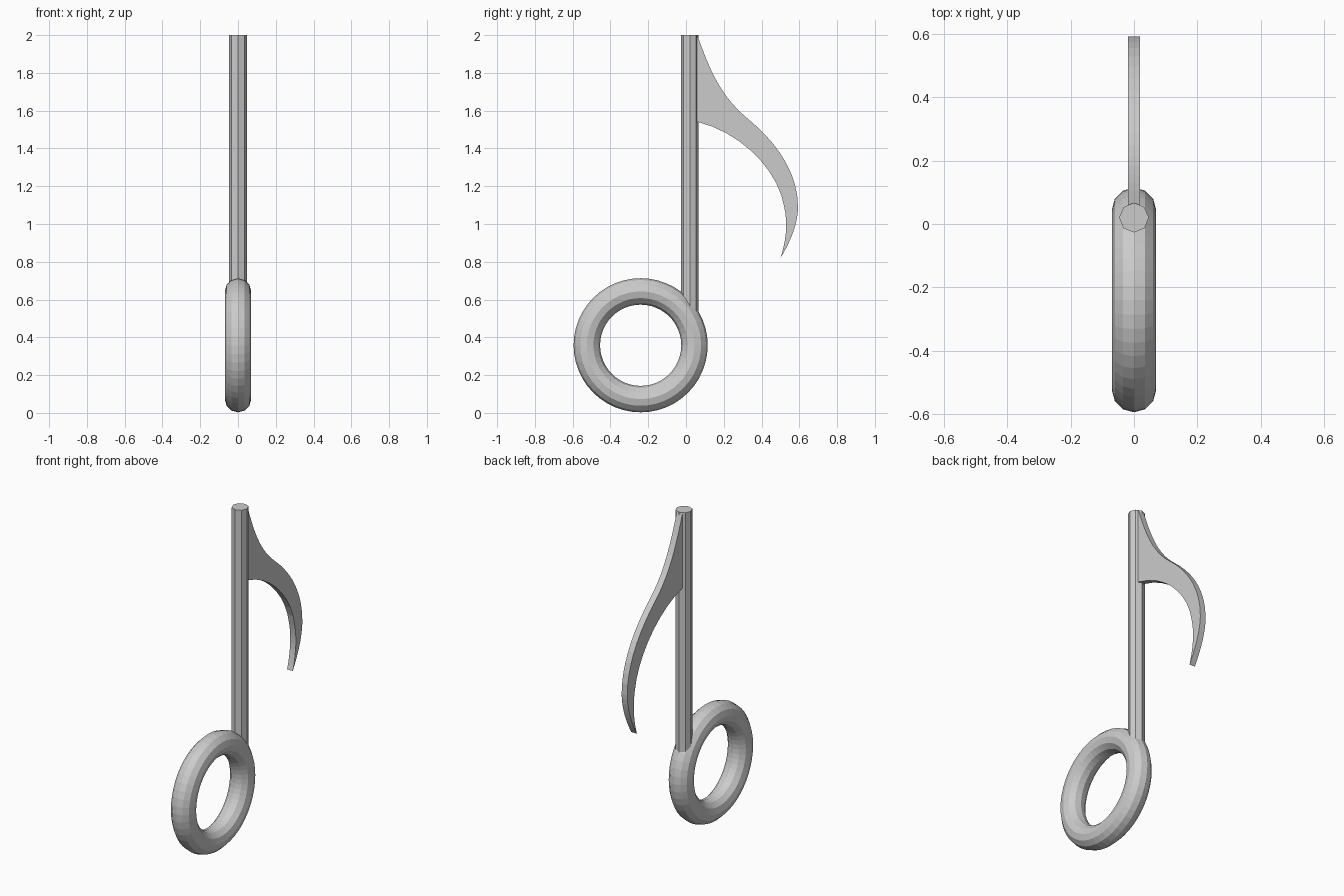
import bpy, bmesh, math
from mathutils import Vector
from mathutils.geometry import interpolate_bezier

if "Cube" in bpy.data.objects:
    bpy.data.objects.remove(bpy.data.objects["Cube"])

# Note head: ring standing in the YZ plane
bpy.ops.mesh.primitive_torus_add(
    major_radius=0.285, minor_radius=0.07, major_segments=48, minor_segments=12,
    location=(0, -0.24, 0.358), rotation=(0, math.pi / 2, 0))
bpy.context.object.name = "note_head_ring"

# Stem: octagonal rod sunk into the ring
z0, z1 = 0.5, 2.0
bpy.ops.mesh.primitive_cylinder_add(
    vertices=8, radius=0.047, depth=z1 - z0, location=(0, 0.02, (z0 + z1) / 2))
bpy.context.object.name = "stem"

# Flag: outline from Bezier segments (y, z), extruded along x
segments = [
    ((0.06, 2.0), (0.13, 1.80), (0.19, 1.67), (0.33, 1.555)),
    ((0.33, 1.555), (0.47, 1.44), (0.593, 1.28), (0.593, 1.09)),
    ((0.593, 1.09), (0.593, 1.0), (0.55, 0.90), (0.50, 0.82)),
    ((0.50, 0.82), (0.53, 0.91), (0.54, 1.0), (0.52, 1.09)),
    ((0.52, 1.09), (0.49, 1.28), (0.30, 1.48), (0.065, 1.54)),
]
half = 0.019
outline = [(0.03, 1.999)]
for seg in segments:
    a, b, c, d = [Vector((0, y, z)) for y, z in seg]
    outline += [(p.y, min(p.z, 1.999)) for p in interpolate_bezier(a, b, c, d, 10)[:-1]]
outline += [(0.065, 1.54), (0.03, 1.54)]

bm = bmesh.new()
face = bm.faces.new([bm.verts.new((-half, y, z)) for y, z in outline])
ext = bmesh.ops.extrude_face_region(bm, geom=[face], use_keep_orig=True)
verts = [g for g in ext["geom"] if isinstance(g, bmesh.types.BMVert)]
bmesh.ops.translate(bm, verts=verts, vec=(2 * half, 0, 0))
bmesh.ops.recalc_face_normals(bm, faces=bm.faces)
mesh = bpy.data.meshes.new("flag")
bm.to_mesh(mesh)
bm.free()
bpy.context.collection.objects.link(bpy.data.objects.new("flag", mesh))
